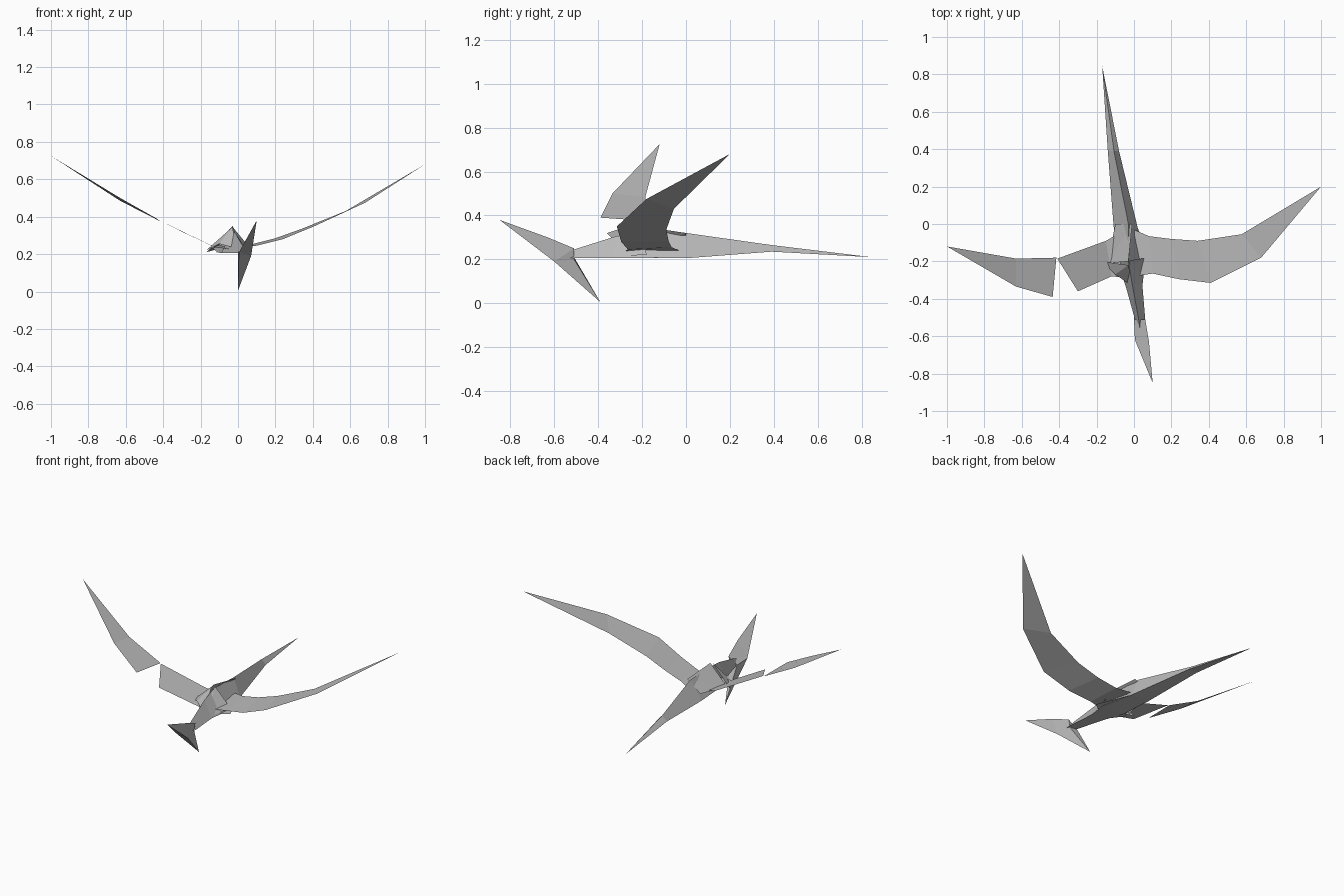
import bpy, bmesh

cube = bpy.data.objects.get("Cube")
if cube:
    bpy.data.objects.remove(cube, do_unlink=True)

# Single paper grey
paper = bpy.data.materials.new("paper grey")
paper.use_nodes = True
GREY = (0.5, 0.5, 0.5, 1)
paper.diffuse_color = GREY
paper.node_tree.nodes["Principled BSDF"].inputs["Base Color"].default_value = GREY


def folded(name, points, faces, closed=False):
    """Flat-faced folded sheet; open sheets keep the given winding."""
    bm = bmesh.new()
    vs = [bm.verts.new(p) for p in points]
    for f in faces:
        bm.faces.new([vs[i] for i in f])
    if closed:
        bmesh.ops.recalc_face_normals(bm, faces=bm.faces)
    me = bpy.data.meshes.new(name)
    bm.to_mesh(me)
    bm.free()
    me.materials.append(paper)
    ob = bpy.data.objects.new(name, me)
    bpy.context.collection.objects.link(ob)
    return ob


def wing(name, front, back, tip=None, flip=False):
    """Strip between a leading and a trailing edge, optionally ending in a point."""
    n = len(front)
    pts = front + back + ([tip] if tip else [])
    faces = [(i, i + 1, n + i + 1, n + i) for i in range(n - 1)]
    if tip:
        faces.append((n - 1, 2 * n, 2 * n - 1))
    faces = [f[::-1] if flip else f for f in faces]
    return folded(name, pts, faces)


def loft(name, rings, tip):
    """Closed triangular sections running to a point."""
    pts = [p for r in rings for p in r] + [tip]
    last = 3 * (len(rings) - 1)
    faces = [(0, 1, 2)]
    for r in range(0, last, 3):
        faces += [(r + i, r + (i + 1) % 3, r + 3 + (i + 1) % 3, r + 3 + i) for i in range(3)]
    faces += [(last + i, last + (i + 1) % 3, len(pts) - 1) for i in range(3)]
    return folded(name, pts, faces, True)


# Wings: the left is one sheet, the right is split in two
wing("left_wing",
     [(0.0, -0.28, 0.235), (0.10, -0.265, 0.245), (0.24, -0.295, 0.28), (0.41, -0.315, 0.35), (0.68, -0.18, 0.475)],
     [(0.0, -0.03, 0.24), (0.08, -0.065, 0.255), (0.20, -0.08, 0.285), (0.34, -0.09, 0.335), (0.575, -0.055, 0.43)],
     (1.0, 0.20, 0.68))
wing("right_wing_inner",
     [(-0.02, -0.29, 0.225), (-0.12, -0.28, 0.235), (-0.30, -0.36, 0.32)],
     [(-0.03, -0.02, 0.24), (-0.15, -0.09, 0.25), (-0.41, -0.185, 0.375)], flip=True)
wing("right_wing_outer",
     [(-0.435, -0.39, 0.39), (-0.63, -0.335, 0.50)],
     [(-0.415, -0.18, 0.375), (-0.63, -0.185, 0.485)],
     (-1.0, -0.12, 0.725), flip=True)

# Tail: slender ridged spike
loft("tail",
     [[(-0.11, 0.0, 0.21), (0.015, 0.0, 0.205), (-0.03, 0.0, 0.32)],
      [(-0.14, 0.39, 0.235), (-0.08, 0.39, 0.235), (-0.107, 0.39, 0.265)]],
     (-0.17, 0.845, 0.21))

# Body and the neck tapering forward from it
loft("body_and_neck",
     [[(-0.11, 0.0, 0.21), (0.015, 0.0, 0.205), (-0.03, 0.0, 0.32)],
      [(-0.09, -0.20, 0.205), (0.06, -0.20, 0.205), (-0.03, -0.20, 0.325)],
      [(-0.045, -0.33, 0.205), (0.045, -0.33, 0.205), (-0.01, -0.32, 0.305)],
      [(0.005, -0.51, 0.205), (0.06, -0.51, 0.205), (0.025, -0.51, 0.245)]],
     (0.04, -0.62, 0.205))

# Folded flaps on the back and shoulders
folded("back_flap",
       [(-0.14, -0.21, 0.225), (-0.03, -0.20, 0.35), (-0.01, 0.0, 0.32), (-0.10, 0.0, 0.25)],
       [(0, 1, 2), (0, 2, 3)])
folded("left_shoulder_flap",
       [(-0.025, -0.195, 0.34), (0.075, -0.18, 0.22), (0.03, -0.34, 0.215), (-0.005, -0.34, 0.25)],
       [(0, 3, 2), (0, 2, 1)])
folded("right_shoulder_flap",
       [(-0.17, -0.20, 0.22), (-0.10, -0.27, 0.255), (-0.005, -0.335, 0.23), (-0.03, -0.22, 0.345)],
       [(0, 1, 3), (1, 2, 3)])
folded("belly_flap",
       [(-0.12, -0.22, 0.21), (-0.04, -0.32, 0.207), (0.10, -0.22, 0.208), (0.02, -0.02, 0.206)],
       [(0, 1, 2, 3)])

# Head: steep folded plate with a long upper point and a lower point
folded("head",
       [(0.10, -0.85, 0.38), (0.0, -0.39, 0.005), (0.005, -0.62, 0.21), (0.07, -0.60, 0.19),
        (0.08, -0.63, 0.30), (0.06, -0.51, 0.25), (0.05, -0.51, 0.20), (0.0, -0.51, 0.21)],
       [(0, 2, 3), (2, 1, 3), (0, 3, 4), (3, 5, 4), (3, 6, 5), (3, 1, 6),
        (0, 4, 2), (4, 5, 2), (5, 7, 2), (5, 6, 7), (7, 1, 2), (6, 1, 7)], True)
